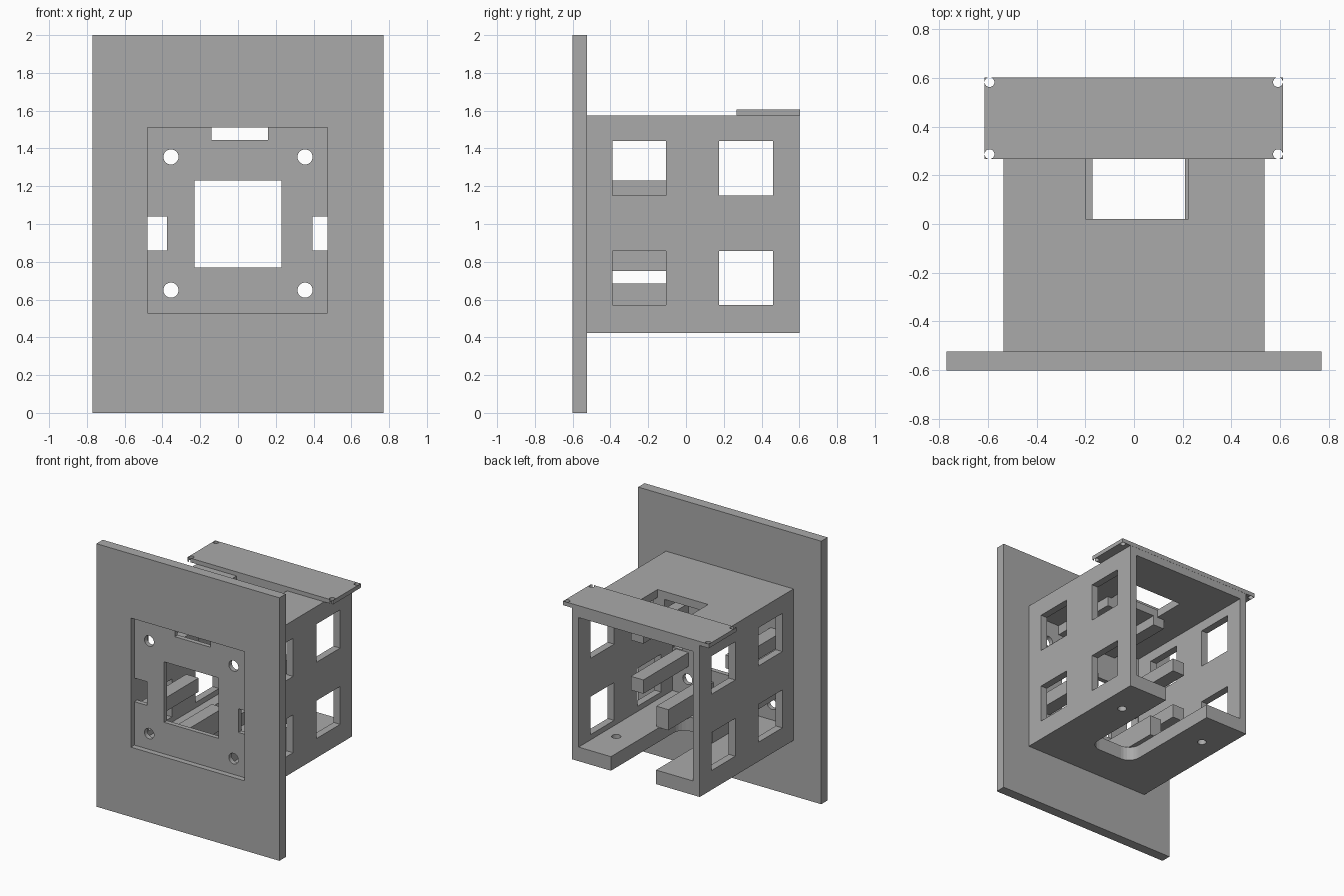
import bpy
import bmesh
from mathutils import Matrix, Vector

cube = bpy.data.objects.get("Cube")
if cube:
    bpy.data.objects.remove(cube, do_unlink=True)

grey = bpy.data.materials.new("matte grey")
grey.use_nodes = True
colour = (0.4, 0.4, 0.4, 1)
grey.diffuse_color = colour
grey.node_tree.nodes["Principled BSDF"].inputs["Base Color"].default_value = colour


def finish(name, bm):
    mesh = bpy.data.meshes.new(name)
    bm.to_mesh(mesh)
    bm.free()
    mesh.materials.append(grey)
    obj = bpy.data.objects.new(name, mesh)
    bpy.context.collection.objects.link(obj)
    return obj


def box(name, x, y, z, round_front=0):
    """Box from (min, max) pairs, optionally rounding its upright front edges."""
    lo, hi = Vector((x[0], y[0], z[0])), Vector((x[1], y[1], z[1]))
    bm = bmesh.new()
    bmesh.ops.create_cube(bm, size=1, matrix=Matrix.Translation((lo + hi) / 2)
                          @ Matrix.Diagonal((*(hi - lo), 1)))
    if round_front:
        edges = [e for e in bm.edges
                 if all(abs(v.co.y - y[0]) < 1e-4 for v in e.verts)
                 and abs(e.verts[0].co.x - e.verts[1].co.x) < 1e-4]
        bmesh.ops.bevel(bm, geom=edges, offset=round_front, segments=6,
                        profile=0.5, affect='EDGES')
    return finish(name, bm)


def peg(centre, radius, axis='Z'):
    """Cylinder used for drilling round holes."""
    bm = bmesh.new()
    turn = Matrix.Rotation(1.5707963, 4, 'X') if axis == 'Y' else Matrix()
    bmesh.ops.create_cone(bm, cap_ends=True, segments=32, radius1=radius,
                          radius2=radius, depth=0.4,
                          matrix=Matrix.Translation(centre) @ turn)
    return finish("drill", bm)


def cut(obj, cutters):
    bpy.context.view_layer.objects.active = obj
    for cutter in cutters:
        cutter.hide_render = True
        mod = obj.modifiers.new("cut", 'BOOLEAN')
        mod.operation = 'DIFFERENCE'
        mod.solver = 'EXACT'
        mod.object = cutter
        bpy.ops.object.modifier_apply(modifier=mod.name)
        bpy.data.objects.remove(cutter, do_unlink=True)


# Front panel: shallow recess, square opening, clip slots and screw holes
through = (-0.8, -0.4)
panel = box("front_panel", (-0.77, 0.77), (-0.602, -0.525), (0, 2))
cut(panel, [
    box("recess", (-0.48, 0.475), (-0.8, -0.56), (0.53, 1.512)),
    box("opening", (-0.23, 0.23), through, (0.77, 1.23)),
    box("top_slot", (-0.14, 0.16), through, (1.445, 1.512)),
    box("right_slot", (-0.48, -0.375), through, (0.86, 1.04)),
    box("left_slot", (0.395, 0.475), through, (0.86, 1.04)),
] + [peg((x, -0.6, z), 0.04, 'Y') for x in (-0.355, 0.355) for z in (0.65, 1.355)])

# Housing: open-backed box with side windows, roof opening and floor channel
housing = box("housing", (-0.537, 0.537), (-0.525, 0.602), (0.423, 1.575))
cut(housing, [
    box("cavity", (-0.482, 0.482), (-0.7, 0.8), (0.53, 1.515)),
    box("roof_opening", (-0.2, 0.225), (0.02, 0.27), (1.4, 1.7)),
    box("floor_channel", (-0.17, 0.21), (-0.24, 0.8), (0.3, 0.6), 0.09),
] + [box("window", (-0.7, 0.7), y, z)
     for y in ((-0.39, -0.105), (0.175, 0.46))
     for z in ((0.57, 0.858), (1.15, 1.44))]
  + [peg((x, 0.31, 0.47), 0.032) for x in (-0.37, 0.37)])

# Rear mounting strip on the roof with a small hole at each corner
strip = box("mounting_strip", (-0.614, 0.612), (0.268, 0.603), (1.575, 1.606))
cut(strip, [peg((x, y, 1.59), 0.02) for x in (-0.594, 0.592) for y in (0.287, 0.583)])

# Guide rails behind the panel, in mirrored pairs
for side, s in (("left", 1), ("right", -1)):
    for name, x, z in (("lower_rail", (0.345, 0.45), (0.75, 0.855)),
                       ("upper_rail", (0.345, 0.45), (1.13, 1.23)),
                       ("floor_rail", (0.135, 0.236), (0.528, 0.685)),
                       ("roof_rail", (0.165, 0.26), (1.442, 1.517))):
        box(f"{side}_{name}", sorted((s * x[0], s * x[1])), (-0.527, 0.02), z)
